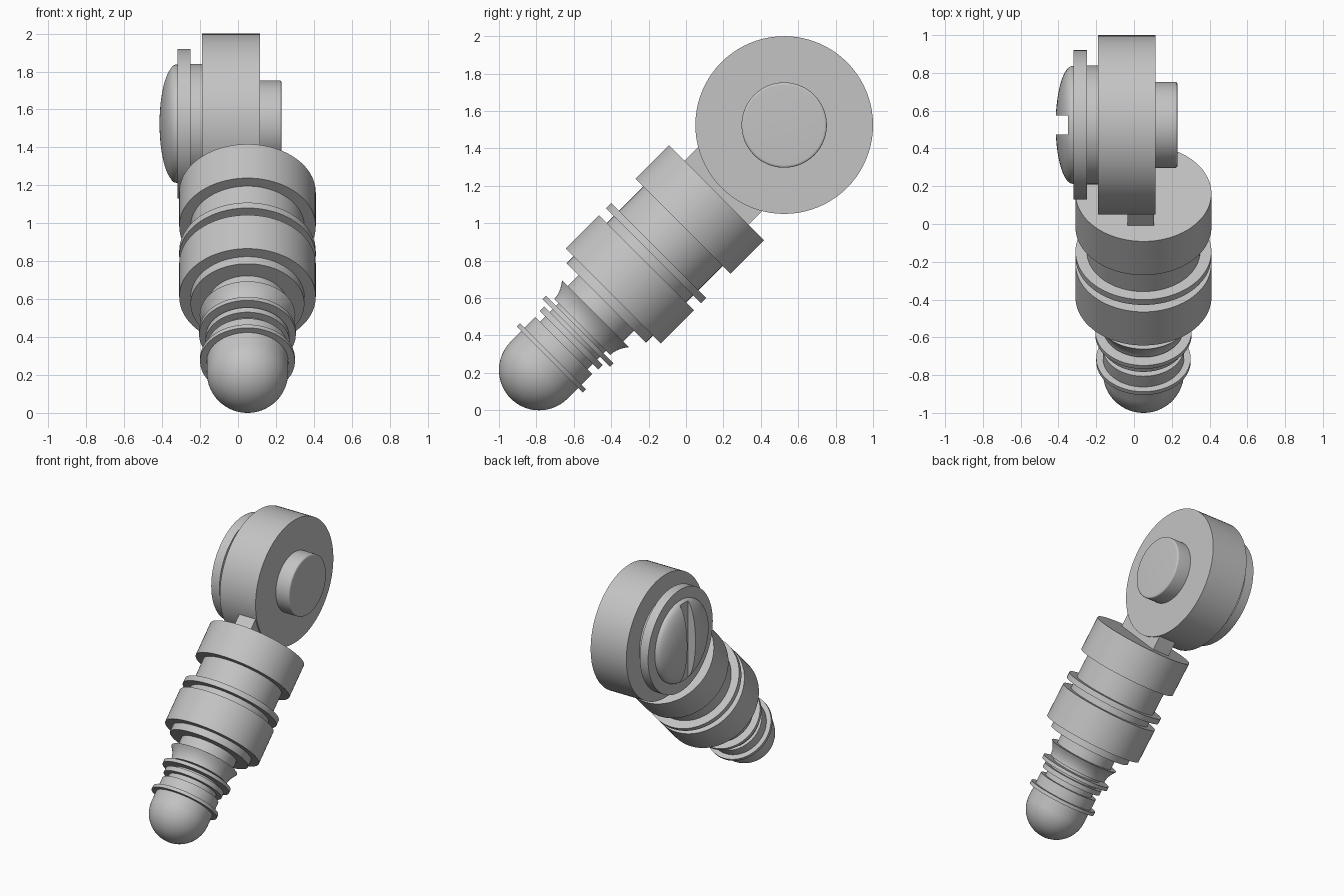
import bpy, bmesh
from math import pi, sin, cos, radians
from mathutils import Matrix

if "Cube" in bpy.data.objects:
    bpy.data.objects.remove(bpy.data.objects["Cube"], do_unlink=True)

grey = bpy.data.materials.new("plain grey")
grey.use_nodes = True
GREY = (0.55, 0.55, 0.55, 1)
grey.diffuse_color = GREY
grey.node_tree.nodes["Principled BSDF"].inputs["Base Color"].default_value = GREY

# Arm frame starts at the round tip and leans back; wheel frame points to +x
ARM = Matrix.Translation((0.05, -0.785, 0.215)) @ Matrix.Rotation(radians(-45), 4, 'X')
WHEEL = Matrix.Translation((0, 0.525, 1.525)) @ Matrix.Rotation(radians(90), 4, 'Y')


def finish(name, bm, smooth=True):
    bmesh.ops.recalc_face_normals(bm, faces=bm.faces)
    me = bpy.data.meshes.new(name)
    bm.to_mesh(me)
    bm.free()
    me.materials.append(grey)
    ob = bpy.data.objects.new(name, me)
    bpy.context.collection.objects.link(ob)
    bpy.ops.object.select_all(action='DESELECT')
    ob.select_set(True)
    bpy.context.view_layer.objects.active = ob
    if smooth:
        bpy.ops.object.shade_smooth_by_angle(angle=radians(30))
    return ob


def lathe(name, frame, profile, steps=80):
    """Spin (radius, height) points round the frame's z axis."""
    bm = bmesh.new()
    pts = [bm.verts.new((r, 0, h)) for r, h in profile]
    edges = [bm.edges.new(pair) for pair in zip(pts, pts[1:])]
    bmesh.ops.spin(bm, geom=pts + edges, cent=(0, 0, 0), axis=(0, 0, 1),
                   angle=2 * pi, steps=steps, use_duplicate=False)
    bmesh.ops.remove_doubles(bm, verts=bm.verts, dist=1e-5)
    bm.transform(frame)
    return finish(name, bm)


def disc(name, frame, r, low, high):
    return lathe(name, frame, [(0, low), (r, low), (r, high), (0, high)])


def box(name, frame, centre, size):
    bm = bmesh.new()
    bmesh.ops.create_cube(bm, size=1, matrix=frame @ Matrix.Translation(centre)
                          @ Matrix.Diagonal((*size, 1)))
    return finish(name, bm, False)


# Rounded tip running into a short barrel
tip = [(0.215 * sin(a * pi / 40), -0.215 * cos(a * pi / 40)) for a in range(21)]
lathe("round_tip", ARM, tip + [(0.215, 0.185), (0, 0.185)])

# Stacked barrels, collars and necks along the arm
for name, r, low, high in [
        ("tip_ring", 0.25, 0.08, 0.105),
        ("lower_neck", 0.18, 0.1, 0.6),
        ("small_collar", 0.222, 0.225, 0.26),
        ("middle_ring", 0.255, 0.28, 0.306),
        ("upper_neck", 0.30, 0.508, 1.2),
        ("lower_barrel", 0.36, 0.561, 0.812),
        ("barrel_ring", 0.36, 0.864, 0.904),
        ("upper_barrel", 0.36, 1.087, 1.34)]:
    disc(name, ARM, r, low, high)

# Flared cup and the neck above it
flare = [(0.212 + 0.04 * (i / 8) ** 2, 0.325 + 0.1 * i / 8) for i in range(9)]
lathe("flared_cup", ARM, [(0, 0.325)] + flare + [(0, 0.425)])
disc("cup_neck", ARM, 0.21, 0.4, 0.53)

# Tongue joining arm and wheel
box("tongue", ARM, (-0.015, 0, 1.46), (0.14, 0.485, 0.28))

# Wheel with its stepped side
disc("wheel", WHEEL, 0.475, -0.19, 0.115)
disc("wheel_spacer", WHEEL, 0.315, -0.26, -0.18)
disc("wheel_flange", WHEEL, 0.395, -0.32, -0.25)

# Button with a softened rim
rim = [(0.213 + 0.015 * cos(a * pi / 12), 0.22 + 0.01 * sin(a * pi / 12)) for a in range(7)]
lathe("button", WHEEL, [(0, 0.1), (0.228, 0.1)] + rim + [(0, 0.23)])

# Slotted domed screw head
dome = [(0.312 * cos(a * pi / 32), -0.325 - 0.09 * sin(a * pi / 32)) for a in range(17)]
dome[-1] = (0, -0.415)
head = lathe("screw_head", WHEEL, [(0, -0.3), (0.312, -0.3)] + dome)
cutter = box("slot_cutter", WHEEL, (0, 0, -0.4), (0.8, 0.1, 0.1))
cutter.hide_render = True
cut = head.modifiers.new("slot", 'BOOLEAN')
cut.operation, cut.solver, cut.object = 'DIFFERENCE', 'EXACT', cutter
bpy.context.view_layer.objects.active = head
bpy.ops.object.modifier_apply(modifier=cut.name)
bpy.data.objects.remove(cutter, do_unlink=True)
